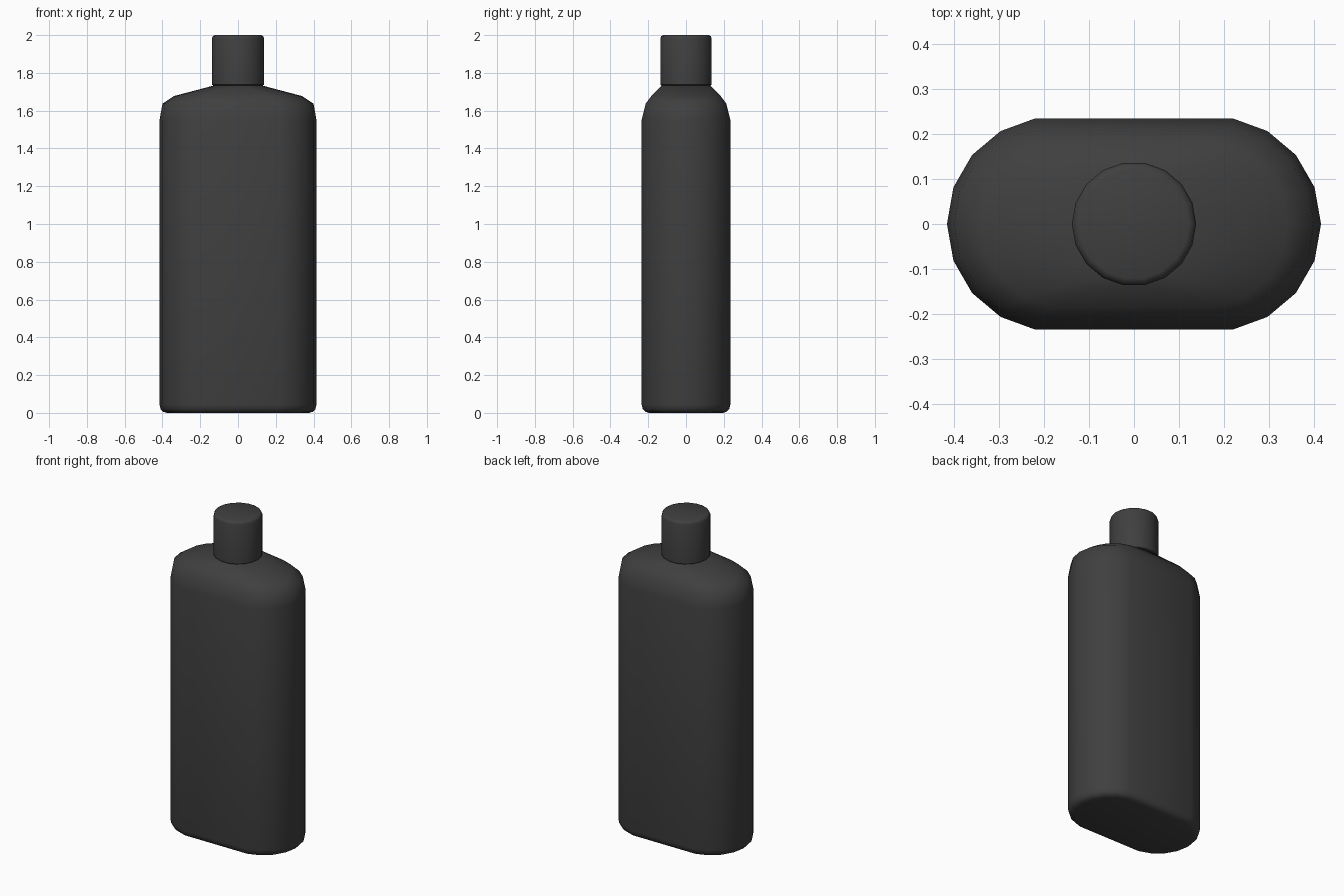
import bpy
import bmesh
from math import cos, sin, tau

SIDES = 18

cube = bpy.data.objects.get("Cube")
if cube:
    bpy.data.objects.remove(cube, do_unlink=True)

# Single dark plastic colour
plastic = bpy.data.materials.new("charcoal plastic")
plastic.use_nodes = True
colour = (0.05, 0.05, 0.05, 1)
plastic.diffuse_color = colour
shader = next(n for n in plastic.node_tree.nodes if n.type == "BSDF_PRINCIPLED")
shader.inputs["Base Color"].default_value = colour
shader.inputs["Roughness"].default_value = 0.6


def loft(name, rings):
    """Skin stadium-shaped rings given as (height, half straight length, end radius)."""
    bm = bmesh.new()
    loops = []
    for z, half, r in rings:
        loop = []
        for i in range(SIDES):
            c, s = cos(tau * i / SIDES), sin(tau * i / SIDES)
            loop.append(bm.verts.new((r * c + (half if c > 0 else -half), r * s, z)))
        loops.append(loop)
    for low, high in zip(loops, loops[1:]):
        for i in range(SIDES):
            j = (i + 1) % SIDES
            bm.faces.new((low[i], low[j], high[j], high[i]))
    bm.faces.new(reversed(loops[0]))
    bm.faces.new(loops[-1])
    mesh = bpy.data.meshes.new(name)
    bm.to_mesh(mesh)
    bm.free()
    mesh.materials.append(plastic)
    obj = bpy.data.objects.new(name, mesh)
    bpy.context.collection.objects.link(obj)
    bpy.ops.object.select_all(action="DESELECT")
    obj.select_set(True)
    bpy.context.view_layer.objects.active = obj
    bpy.ops.object.shade_smooth_by_angle(angle=0.9)
    return obj


# Flattened bottle with a rounded foot and sloping shoulders
loft("bottle_body", [
    (0, 0.177, 0.2),
    (0.006, 0.177, 0.219),
    (0.02, 0.177, 0.233),
    (0.045, 0.177, 0.2385),
    (1.55, 0.177, 0.2385),
    (1.637, 0.183, 0.217),
    (1.677, 0.153, 0.187),
    (1.732, 0, 0.132),
])

# Short neck hidden under the cap
loft("bottle_neck", [(1.72, 0, 0.12), (1.75, 0, 0.12)])

# Cylindrical cap with softened rims
loft("cap", [
    (1.732, 0, 0.13),
    (1.738, 0, 0.138),
    (1.982, 0, 0.138),
    (1.995, 0, 0.133),
    (2.0, 0, 0.122),
])
